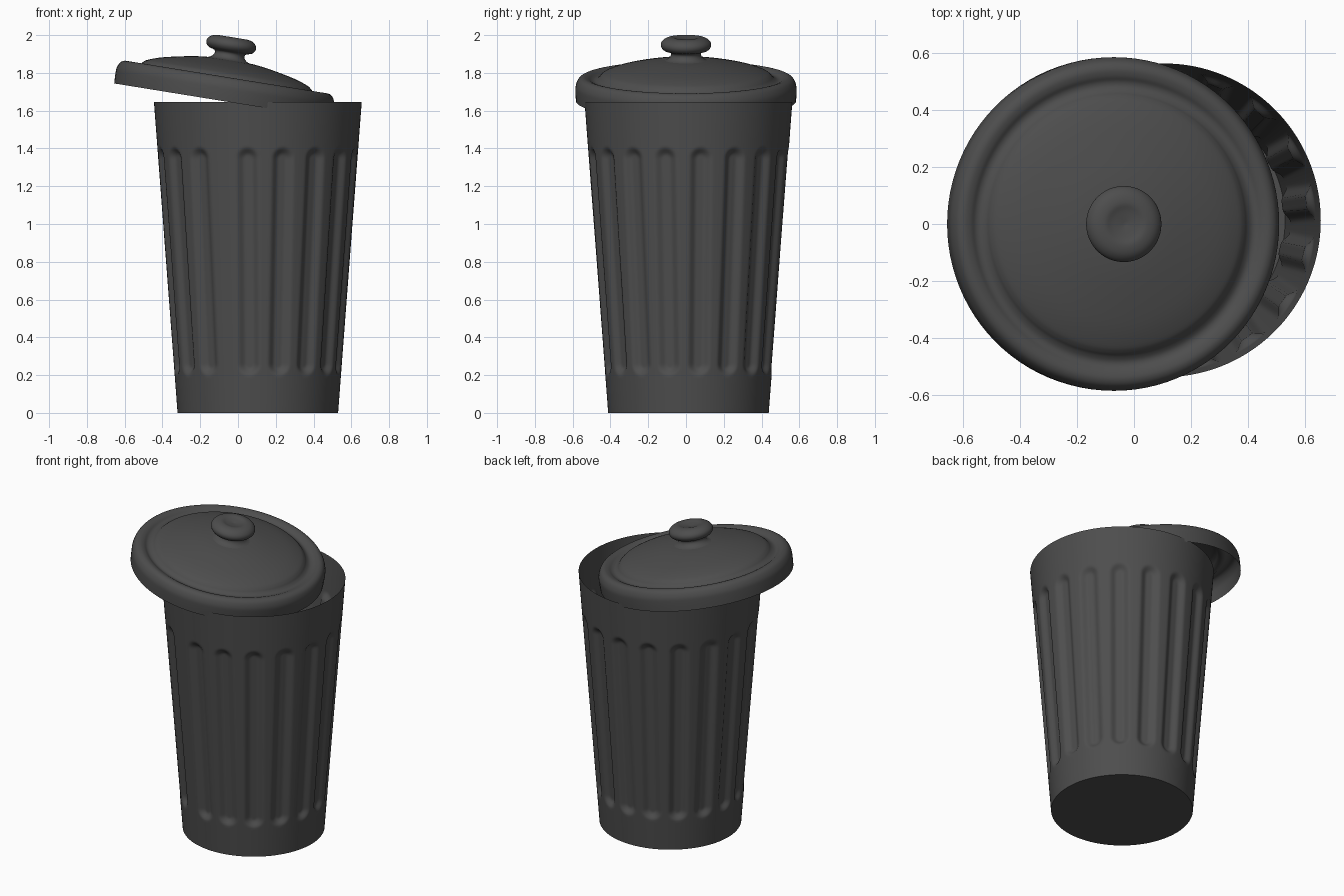
import bpy, bmesh
from math import sin, cos, pi, radians
from mathutils import Matrix

if "Cube" in bpy.data.objects:
    bpy.data.objects.remove(bpy.data.objects["Cube"])

# Dark grey rubbery plastic
dark = bpy.data.materials.new("dark_grey")
dark.diffuse_color = (0.075, 0.075, 0.075, 1)
dark.use_nodes = True
dark.node_tree.nodes["Principled BSDF"].inputs["Base Color"].default_value = dark.diffuse_color


def finish(bm, name, angle):
    bmesh.ops.recalc_face_normals(bm, faces=bm.faces)
    me = bpy.data.meshes.new(name)
    bm.to_mesh(me)
    bm.free()
    me.materials.append(dark)
    ob = bpy.data.objects.new(name, me)
    bpy.context.collection.objects.link(ob)
    bpy.ops.object.select_all(action='DESELECT')
    ob.select_set(True)
    bpy.context.view_layer.objects.active = ob
    bpy.ops.object.shade_smooth_by_angle(angle=radians(angle))
    return ob


def bridge(bm, a, b):
    n = len(a)
    for i in range(n):
        j = (i + 1) % n
        bm.faces.new((a[i], a[j], b[j], b[i]))


def smooth(t):
    t = max(0.0, min(1.0, t))
    return t * t * (3 - 2 * t)


def spline(pts, steps=5):
    # Catmull-Rom smoothing of a short profile
    out = []
    for i in range(len(pts) - 1):
        p = [pts[max(i - 1, 0)], pts[i], pts[i + 1], pts[min(i + 2, len(pts) - 1)]]
        for s in range(steps):
            t = s / steps
            out.append(tuple(0.5 * (2 * b + (c - a) * t + (2 * a - 5 * b + 4 * c - d) * t * t
                                    + (3 * b - a - 3 * c + d) * t ** 3)
                             for a, b, c, d in zip(*p)))
    return out + [pts[-1]]


def lathe(name, profile, segs, matrix, angle=60):
    bm = bmesh.new()
    prev = None
    for r, h in profile:
        ring = [bm.verts.new((r * cos(2 * pi * i / segs), r * sin(2 * pi * i / segs), h))
                for i in range(segs)] if r > 1e-4 else None
        if prev and ring:
            bridge(bm, prev, ring)
        elif prev:
            tip = bm.verts.new((0, 0, h))
            for i in range(segs):
                bm.faces.new((prev[i], prev[(i + 1) % segs], tip))
        prev = ring
    bmesh.ops.transform(bm, matrix=matrix, verts=bm.verts)
    return finish(bm, name, angle)


# Tapered can wall with rounded-end recessed flutes and a wider plain seam strip
CX, CY, H, RB, RT = 0.105, 0.013, 1.645, 0.425, 0.55
FLUTES, SEAM = 17, radians(-21)
STEP = radians(330) / (FLUTES - 1)
centres = [SEAM + radians(15) + STEP * k for k in range(FLUTES)]
HALF, Z0, Z1, DEPTH = 0.064, 0.195, 1.41, 0.026


def recess(a, z, r):
    d = min(abs((a - c + pi) % (2 * pi) - pi) for c in centres) * r
    end = max(Z0 + HALF - z, z - (Z1 - HALF), 0)
    return DEPTH * smooth((HALF - (d * d + end * end) ** 0.5) / 0.046)


bm = bmesh.new()
SEG = 340
levels = [0, 0.1, 0.18] + [0.195 + 0.01 * i for i in range(12)] + \
         [0.4 + 0.1 * i for i in range(9)] + [1.29 + 0.01 * i for i in range(14)] + [1.5, H]
rings = []
for z in levels:
    r = RB + (RT - RB) * z / H
    ring = []
    for i in range(SEG):
        a = 2 * pi * i / SEG
        q = r - recess(a, z, r)
        ring.append(bm.verts.new((CX + q * sin(a), CY - q * cos(a), z)))
    rings.append(ring)
for a, b in zip(rings, rings[1:]):
    bridge(bm, a, b)
bm.faces.new(rings[0])
finish(bm, "can_body", 60)

# Tilted lid frame
lid = Matrix.Translation((-0.08, 0, 1.651)) @ Matrix.Rotation(radians(9.2), 4, 'Y')

# Lid: rolled rim, groove, shallow dome
rim = [(0.583, 0), (0.585, 0.05), (0.583, 0.085), (0.568, 0.116), (0.545, 0.128),
       (0.52, 0.124), (0.5, 0.113), (0.482, 0.112), (0.464, 0.122), (0.45, 0.137),
       (0.425, 0.153), (0.35, 0.178), (0.22, 0.205), (0.12, 0.218), (0.0, 0.222)]
lathe("lid", spline(rim, 4), 96, lid)

# Knob: flared neck, rounded cap with a dimple
knob = [(0.125, 0.215), (0.095, 0.226), (0.08, 0.245), (0.085, 0.262), (0.115, 0.272),
        (0.132, 0.292), (0.13, 0.315), (0.108, 0.335), (0.075, 0.342), (0.045, 0.335),
        (0.0, 0.328)]
lathe("lid_knob", spline(knob, 4), 48, Matrix.Translation((-0.004, 0, 0)) @ lid)
